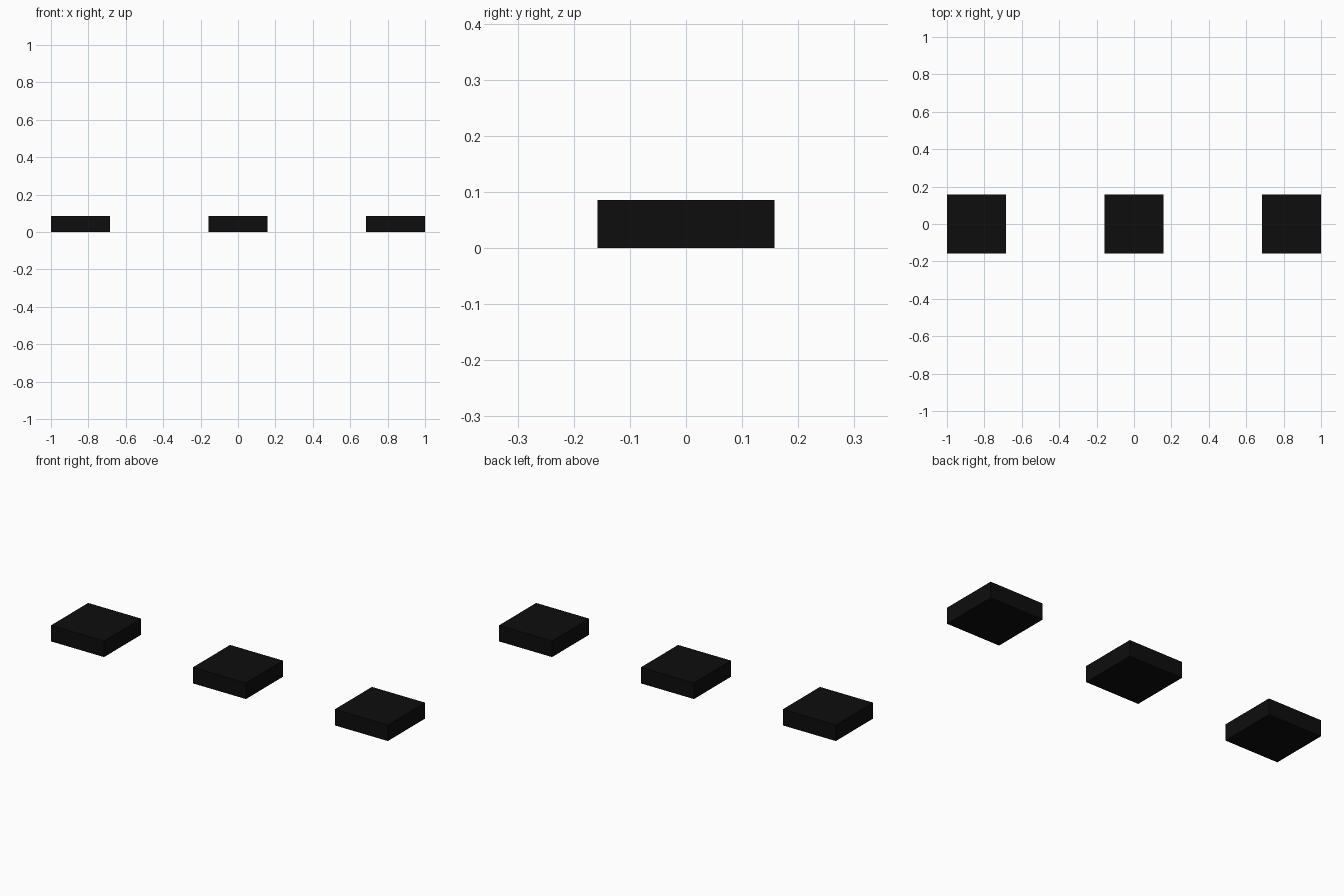
import bpy

if "Cube" in bpy.data.objects:
    bpy.data.objects.remove(bpy.data.objects["Cube"])

SIZE, HEIGHT = 0.315, 0.086

black = bpy.data.materials.new("black")
black.diffuse_color = (0.004, 0.004, 0.004, 1)
black.use_nodes = True
black.node_tree.nodes["Principled BSDF"].inputs["Base Color"].default_value = black.diffuse_color


def add_pad(name, x):
    bpy.ops.mesh.primitive_cube_add(size=1, location=(x, 0, HEIGHT / 2))
    pad = bpy.context.object
    pad.name = name
    pad.scale = (SIZE, SIZE, HEIGHT)
    bpy.ops.object.transform_apply(location=False, rotation=False, scale=True)
    pad.data.materials.append(black)


# Row of three square pads
offset = 1 - SIZE / 2
for name, x in (("left_pad", -offset), ("middle_pad", 0), ("right_pad", offset)):
    add_pad(name, x)
